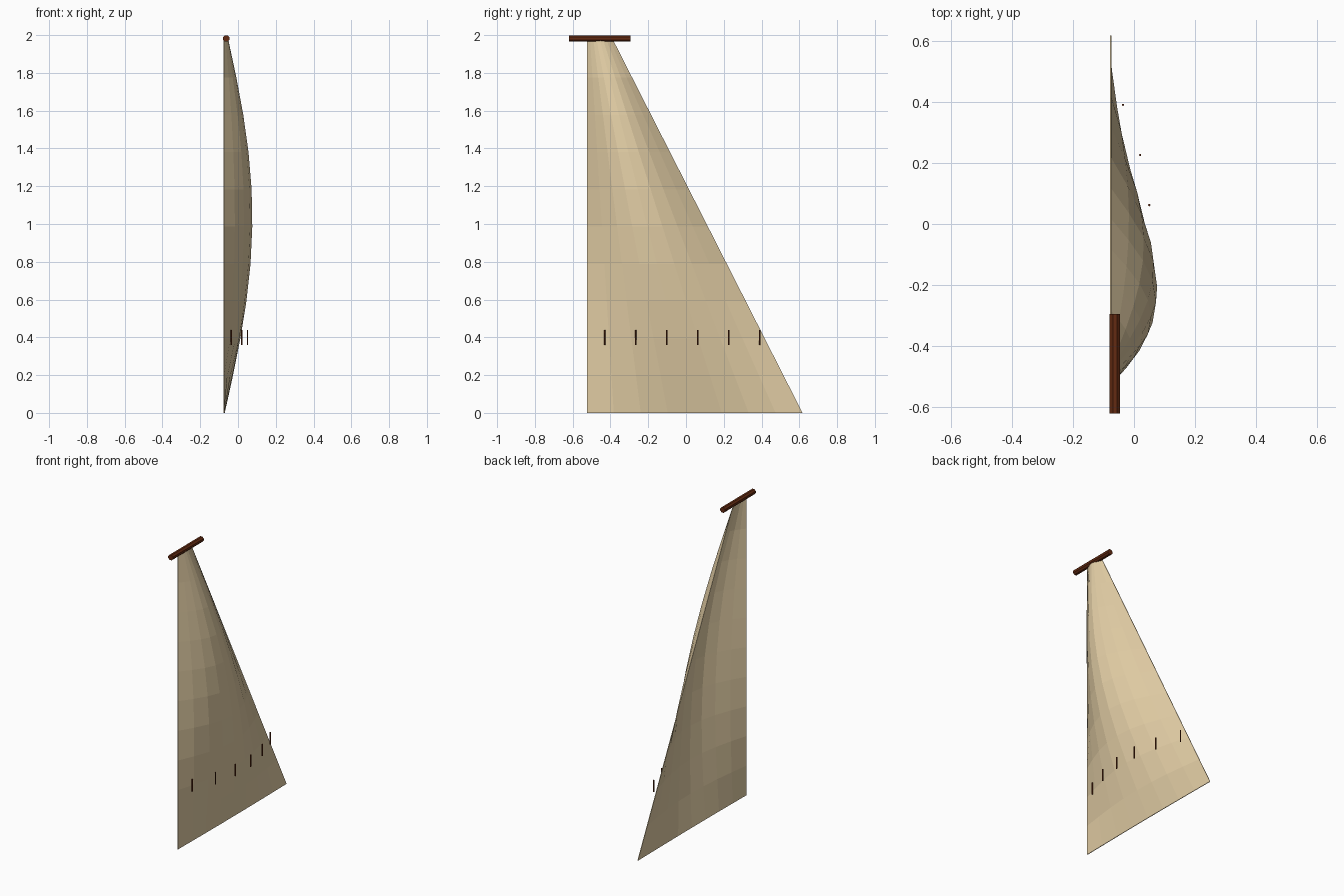
import bpy, bmesh, math
from mathutils import Matrix

if "Cube" in bpy.data.objects:
    bpy.data.objects.remove(bpy.data.objects["Cube"])


def material(name, rgb):
    m = bpy.data.materials.new(name)
    m.diffuse_color = (*rgb, 1)
    m.use_nodes = True
    m.node_tree.nodes["Principled BSDF"].inputs["Base Color"].default_value = m.diffuse_color
    return m


canvas = material("canvas", (0.77, 0.62, 0.38))
wood = material("dark_wood", (0.125, 0.024, 0.006))


def finish(bm, name, mat):
    bmesh.ops.recalc_face_normals(bm, faces=bm.faces)
    me = bpy.data.meshes.new(name)
    bm.to_mesh(me)
    bm.free()
    me.materials.append(mat)
    ob = bpy.data.objects.new(name, me)
    bpy.context.collection.objects.link(ob)
    return ob


# Sail: tapered panel, bellied towards +x, with a thin closed edge
LUFF, FOOT_END, HEAD_END, HEIGHT = -0.525, 0.617, -0.385, 1.972
NU, NV = 8, 10


def sail_point(u, v, offset):
    z = v * HEIGHT
    leech = FOOT_END + (HEAD_END - FOOT_END) * v
    y = LUFF + (leech - LUFF) * u
    belly = 0.004 * math.sin(math.pi * u) \
        + 0.146 * math.sin(math.pi * z / 2.06) * math.sin(math.pi * u)
    return (-0.078 + offset + belly, y, z)


bm = bmesh.new()
layers = [[[bm.verts.new(sail_point(i / NU, j / NV, off)) for i in range(NU + 1)]
           for j in range(NV + 1)] for off in (0.0, 0.004)]
for g in layers:
    for j in range(NV):
        for i in range(NU):
            bm.faces.new((g[j][i], g[j][i + 1], g[j + 1][i + 1], g[j + 1][i]))
back, front = layers
for j in range(NV):
    for i in (0, NU):
        bm.faces.new((back[j][i], back[j + 1][i], front[j + 1][i], front[j][i]))
for i in range(NU):
    for j in (0, NV):
        bm.faces.new((back[j][i], back[j][i + 1], front[j][i + 1], front[j][i]))
finish(bm, "sail", canvas)

# Yard: short round spar across the head of the sail
bm = bmesh.new()
bmesh.ops.create_cone(bm, cap_ends=True, segments=8, radius1=0.0185, radius2=0.0185,
                      depth=0.325,
                      matrix=Matrix.Translation((-0.0625, -0.4575, 1.982))
                      @ Matrix.Rotation(math.pi / 2, 4, 'X')
                      @ Matrix.Rotation(math.pi / 8, 4, 'Z'))
finish(bm, "yard", wood)

# Reef ties: a row of thin cords hanging off the bellied face
for k, x in enumerate((-0.036, 0.02, 0.05, 0.05, 0.02, -0.036)):
    bm = bmesh.new()
    bmesh.ops.create_cone(bm, cap_ends=True, segments=6, radius1=0.004, radius2=0.004,
                          depth=0.08,
                          matrix=Matrix.Translation((x, -0.43 + 0.164 * k, 0.4)))
    finish(bm, f"reef_tie_{k + 1}", wood)
